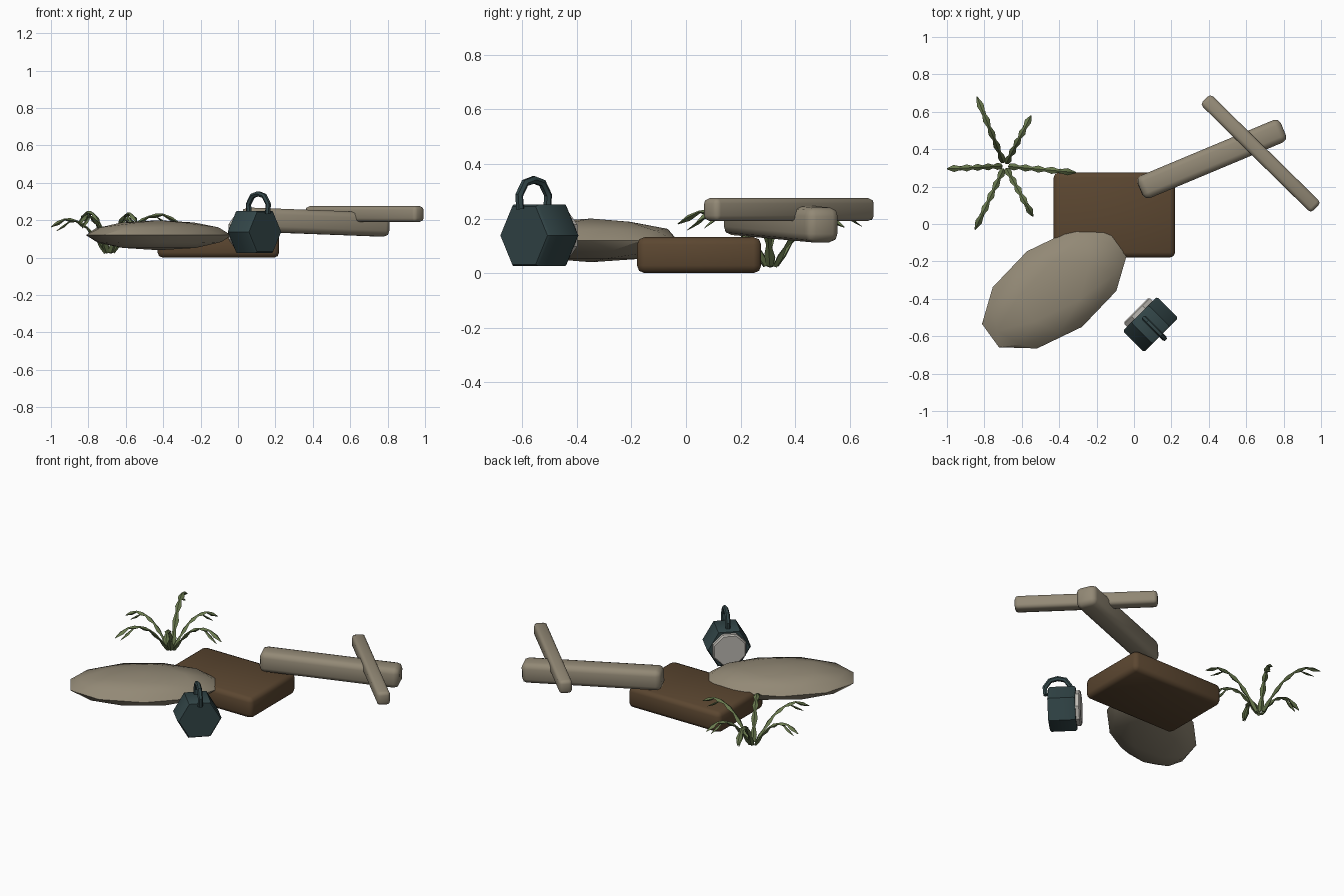
import bpy
import bmesh
from math import cos, sin, pi, radians
from mathutils import Vector

if "Cube" in bpy.data.objects:
    bpy.data.objects.remove(bpy.data.objects["Cube"])


def make_material(name, rgb):
    mat = bpy.data.materials.new(name)
    mat.use_nodes = True
    colour = (*rgb, 1)
    mat.diffuse_color = colour
    bsdf = next(n for n in mat.node_tree.nodes if n.type == 'BSDF_PRINCIPLED')
    bsdf.inputs["Base Color"].default_value = colour
    bsdf.inputs["Roughness"].default_value = 0.8
    return mat


EARTH = make_material("earth brown", (0.105, 0.062, 0.030))
STONE = make_material("weathered tan", (0.29, 0.25, 0.18))
TEAL = make_material("dark teal", (0.032, 0.060, 0.064))
PALE = make_material("pale grey", (0.52, 0.50, 0.46))
GREEN = make_material("leaf green", (0.14, 0.19, 0.075))


def finish(bm, name, mat, angle=35):
    bmesh.ops.recalc_face_normals(bm, faces=bm.faces)
    mesh = bpy.data.meshes.new(name)
    bm.to_mesh(mesh)
    bm.free()
    mesh.materials.append(mat)
    obj = bpy.data.objects.new(name, mesh)
    bpy.context.collection.objects.link(obj)
    bpy.ops.object.select_all(action='DESELECT')
    obj.select_set(True)
    bpy.context.view_layer.objects.active = obj
    bpy.ops.object.shade_smooth_by_angle(angle=radians(angle))
    return obj


def rounded_block(name, mat, centre, size, bevel, tilt=0, yaw=0):
    bm = bmesh.new()
    bmesh.ops.create_cube(bm, size=1)
    bmesh.ops.scale(bm, vec=size, verts=bm.verts)
    bmesh.ops.bevel(bm, geom=bm.edges[:], offset=bevel, segments=2,
                    profile=0.5, affect='EDGES')
    obj = finish(bm, name, mat, 60)
    obj.location = centre
    obj.rotation_euler = (0, tilt, yaw)
    return obj


def loft(bm, path, radii, sides, side, phase=0.0, flat=1.0):
    """Sweep a regular polygon along a path that lies square to side."""
    path = [Vector(p) for p in path]
    rings = []
    for i, (p, r) in enumerate(zip(path, radii)):
        along = path[min(i + 1, len(path) - 1)] - path[max(i - 1, 0)]
        up = side.cross(along).normalized()
        angles = [phase + 2 * pi * k / sides for k in range(sides)]
        rings.append([bm.verts.new(p + r * (cos(a) * side + flat * sin(a) * up))
                      for a in angles])
    for a, b in zip(rings, rings[1:]):
        for k in range(sides):
            n = (k + 1) % sides
            bm.faces.new((a[k], a[n], b[n], b[k]))
    bm.faces.new(rings[0])
    bm.faces.new(rings[-1])


# Ground slab and the two crossed logs
rounded_block("earth_slab", EARTH, (-0.105, 0.048, 0.066),
              (0.65, 0.455, 0.132), 0.028)
rounded_block("large_log", STONE, (0.415, 0.347, 0.19),
              (0.83, 0.13, 0.128), 0.032, 0.035, radians(22.7))
rounded_block("small_log", STONE, (0.677, 0.377, 0.233),
              (0.83, 0.078, 0.084), 0.02, 0, radians(-44.5))

# Flat boulder
bm = bmesh.new()
bmesh.ops.create_icosphere(bm, subdivisions=2, radius=1)
bmesh.ops.scale(bm, vec=(0.445, 0.25, 0.08), verts=bm.verts)
boulder = finish(bm, "flat_boulder", STONE, 35)
boulder.location = (-0.425, -0.348, 0.12)
boulder.rotation_euler = (0, 0, radians(36))

# Hexagonal lantern lying on its side
axis = Vector((-1, 1, 0)).normalized()
across = Vector((1, 1, 0)).normalized()
heart = Vector((0.088, -0.537, 0.138))
bm = bmesh.new()
loft(bm, [heart + axis * d for d in (-0.08, -0.07, 0.07, 0.08)],
     (0.122, 0.13, 0.13, 0.122), 6, across)
finish(bm, "lantern_body", TEAL)

bm = bmesh.new()
loft(bm, [heart + axis * d for d in (0.07, 0.10, 0.108)],
     (0.105, 0.105, 0.097), 8, across, pi / 8)
finish(bm, "lantern_lens", PALE)

# Carrying handle arched along the lantern's axis
bm = bmesh.new()
foot = Vector((0.109, -0.558, 0.235))
arch = [(-0.07, 0), (-0.075, 0.05), (-0.045, 0.095), (0, 0.107),
        (0.045, 0.095), (0.075, 0.05), (0.07, 0)]
loft(bm, [foot + axis * d + Vector((0, 0, h)) for d, h in arch],
     [0.015] * len(arch), 6, across)
finish(bm, "lantern_handle", TEAL)

# Plant: jointed stems arching out from one root, each with a drooping spur
root = Vector((-0.69, 0.31, 0))
tips = [(-0.84, 0.68, 0.245), (-0.55, 0.58, 0.21), (-0.31, 0.275, 0.23),
        (-0.54, 0.04, 0.235), (-0.85, -0.03, 0.225), (-1.0, 0.295, 0.205)]
joints = [(0.06, 0.12), (0.20, 0.45), (0.38, 0.78), (0.56, 0.95),
          (0.76, 1.0), (1.0, 0.80)]
spur = [(0.66, 0.96), (0.78, 0.82), (0.90, 0.70)]
bm = bmesh.new()
for x, y, peak in tips:
    reach = Vector((x, y, 0)) - root
    side = reach.cross(Vector((0, 0, 1))).normalized()

    def place(f, h):
        return root + reach * f + Vector((0, 0, peak * h))

    path, radii = [place(*joints[0])], [0.014]
    for (f0, h0), (f1, h1) in zip(joints, joints[1:]):
        path += [place((f0 + f1) / 2, (h0 + h1) / 2), place(f1, h1)]
        radii += [0.019, 0.009]
    radii[-1] = 0.003
    loft(bm, path, radii, 4, side, 0, 0.6)
    loft(bm, [place(*s) for s in spur], (0.005, 0.013, 0.002), 4, side, 0, 0.5)
finish(bm, "plant_stems", GREEN, 30)
